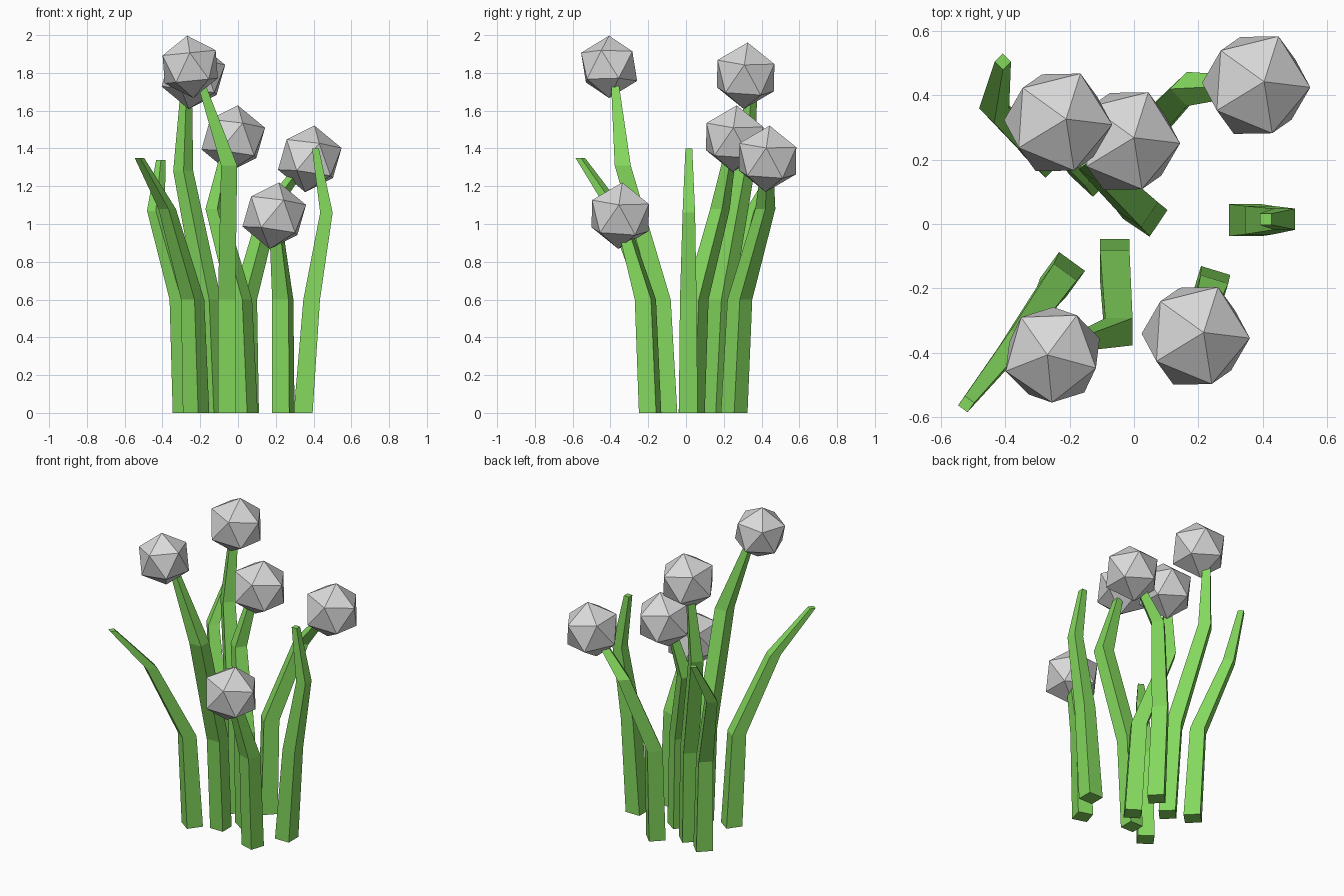
import bpy, bmesh, math
from mathutils import Matrix, Vector

if "Cube" in bpy.data.objects:
    bpy.data.objects.remove(bpy.data.objects["Cube"])


def material(name, rgb):
    m = bpy.data.materials.new(name)
    m.diffuse_color = (*rgb, 1)
    m.use_nodes = True
    m.node_tree.nodes["Principled BSDF"].inputs["Base Color"].default_value = m.diffuse_color
    return m


GREEN = material("stem green", (0.23, 0.69, 0.11))
GREY = material("bud pale grey", (0.70, 0.70, 0.70))


def add_object(name, bm, mat):
    bmesh.ops.recalc_face_normals(bm, faces=bm.faces[:])
    me = bpy.data.meshes.new(name)
    bm.to_mesh(me)
    bm.free()
    me.materials.append(mat)
    ob = bpy.data.objects.new(name, me)
    bpy.context.collection.objects.link(ob)
    return ob


def stem(name, path, yaw, widths=(0.1, 0.093, 0.075, 0.045)):
    """Tapered square stalk lofted through horizontal sections."""
    bm = bmesh.new()
    rings = []
    for p, w in zip(path, widths):
        ring = []
        for k in range(4):
            a = math.radians(yaw + 45 + 90 * k)
            r = w / math.sqrt(2)
            ring.append(bm.verts.new((p[0] + r * math.cos(a), p[1] + r * math.sin(a), p[2])))
        rings.append(ring)
    for lo, hi in zip(rings, rings[1:]):
        for k in range(4):
            bm.faces.new((lo[k], lo[(k + 1) % 4], hi[(k + 1) % 4], hi[k]))
    bm.faces.new(rings[0][::-1])
    bm.faces.new(rings[-1])
    return add_object(name, bm, GREEN)


def bud(name, centre, radius, lean, spin):
    """Faceted twenty-sided ball; lean is the xy direction its top tips to."""
    bm = bmesh.new()
    tilt = Vector((0, 0, 1)).rotation_difference(Vector((*lean, 1))).to_matrix().to_4x4()
    mat = Matrix.Translation(centre) @ tilt @ Matrix.Rotation(math.radians(spin), 4, 'Z')
    bmesh.ops.create_icosphere(bm, subdivisions=1, radius=radius, matrix=mat)
    return add_object(name, bm, GREY)


# Bare stems, thin at the tip
THIN = (0.1, 0.088, 0.066, 0.036)
stem("bare_stem_right", [(.345, .012, 0), (.39, .012, .6), (.468, .015, 1.06), (.41, .015, 1.4)], 0, THIN)
stem("bare_stem_front_left", [(-.222, -.157, 0), (-.24, -.185, .6), (-.375, -.375, 1.08), (-.522, -.56, 1.35)], -36, THIN)
stem("bare_stem_back_left", [(-.275, .215, 0), (-.30, .235, .6), (-.435, .36, 1.07), (-.408, .505, 1.34)], 45, THIN)

# Stems that carry a bud
stem("tall_front_stem", [(-.06, -.092, 0), (-.06, -.127, .6), (-.047, -.335, 1.31), (-.19, -.375, 1.73)], 0,
     (.092, .092, .085, .042))
stem("short_front_stem", [(.24, -.19, 0), (.237, -.215, .6), (.205, -.315, .94), (.19, -.34, 1.02)], -17,
     (.095, .09, .06, .05))
stem("tall_back_stem", [(-.13, .155, 0), (-.155, .185, .6), (-.29, .31, 1.28), (-.275, .345, 1.68)], 47)
stem("middle_stem", [(.035, .03, 0), (.01, .055, .6), (-.12, .18, 1.08), (-.06, .235, 1.38)], -34)
stem("back_right_stem", [(.04, .255, 0), (.035, .285, .6), (.165, .42, 1.08), (.34, .43, 1.31)], 45)

# Buds
bud("tall_front_bud", (-.253, -.407, 1.832), .166, (-.1, 0), -16)
for name, c in (("tall_back_bud", (-.236, .316, 1.785)),
                ("middle_bud", (-.025, .258, 1.452)),
                ("back_right_bud", (.38, .432, 1.345)),
                ("short_front_bud", (.192, -.348, 1.044))):
    bud(name, c, .178, (.14, .06), -4)
